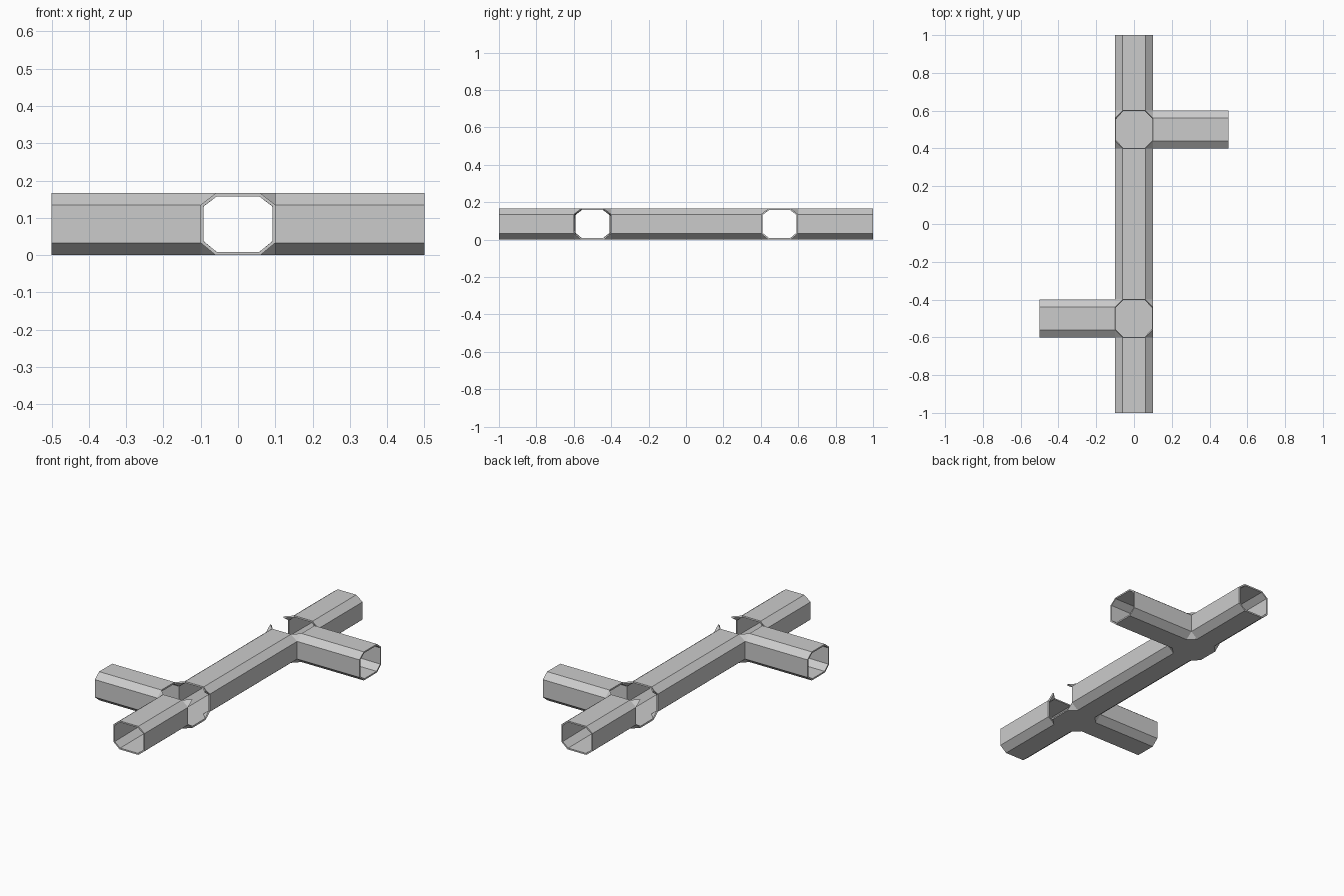
import bpy, bmesh
from mathutils import Vector

if "Cube" in bpy.data.objects:
    bpy.data.objects.remove(bpy.data.objects["Cube"])

W, C = 0.1, 0.06              # half width, half width of flat floor / roof
Z0, Z1, Z2, Z3 = 0.0, 0.033, 0.135, 0.166
PROFILE = [(C, Z0), (W, Z1), (W, Z2), (C, Z3),
           (-C, Z3), (-W, Z2), (-W, Z1), (-C, Z0)]
MID = (Z0 + Z3) / 2

bm = bmesh.new()


def face(points, inside):
    """Add a face whose normal points away from the given inside point."""
    f = bm.faces.new([bm.verts.new(p) for p in points])
    f.normal_update()
    if f.normal.dot(f.calc_center_median() - Vector(inside)) < 0:
        f.normal_flip()


def tube(axis, start, end, across):
    """Open eight-sided corridor running along x or y."""
    def at(s, t, z):
        return (s, across + t, z) if axis == 'x' else (across + t, s, z)
    for i in range(8):
        a, b = PROFILE[i], PROFILE[(i + 1) % 8]
        face([at(start, *a), at(end, *a), at(end, *b), at(start, *b)],
             at((start + end) / 2, 0, MID))


def junction(y):
    """Crossing with an octagonal floor, open roof and triangular corners."""
    ring = [(C, -W), (W, -C), (W, C), (C, W), (-C, W), (-W, C), (-W, -C), (-C, -W)]
    face([(px, y + py, Z0) for px, py in ring], (0, y, MID))
    for sx in (-1, 1):
        for sy in (-1, 1):
            for edge, corner in ((Z0, Z1), (Z3, Z2)):
                face([(sx * C, y + sy * W, edge), (sx * W, y + sy * C, edge),
                      (sx * W, y + sy * W, corner)], (0, y, MID))


# Main corridor in three lengths
for a, b in ((-1, -0.6), (-0.4, 0.4), (0.6, 1)):
    tube('y', a, b, 0)
# One crossing and one side branch at each end
for s in (-1, 1):
    junction(0.5 * s)
    tube('x', W * s, 0.5 * s, 0.5 * s)

bmesh.ops.remove_doubles(bm, verts=bm.verts, dist=0.0005)
mesh = bpy.data.meshes.new("corridor")
bm.to_mesh(mesh)
bm.free()
corridor = bpy.data.objects.new("corridor", mesh)
bpy.context.collection.objects.link(corridor)

# Thin walls, grown inwards
wall = corridor.modifiers.new("wall", 'SOLIDIFY')
wall.thickness = 0.009
wall.offset = -1
